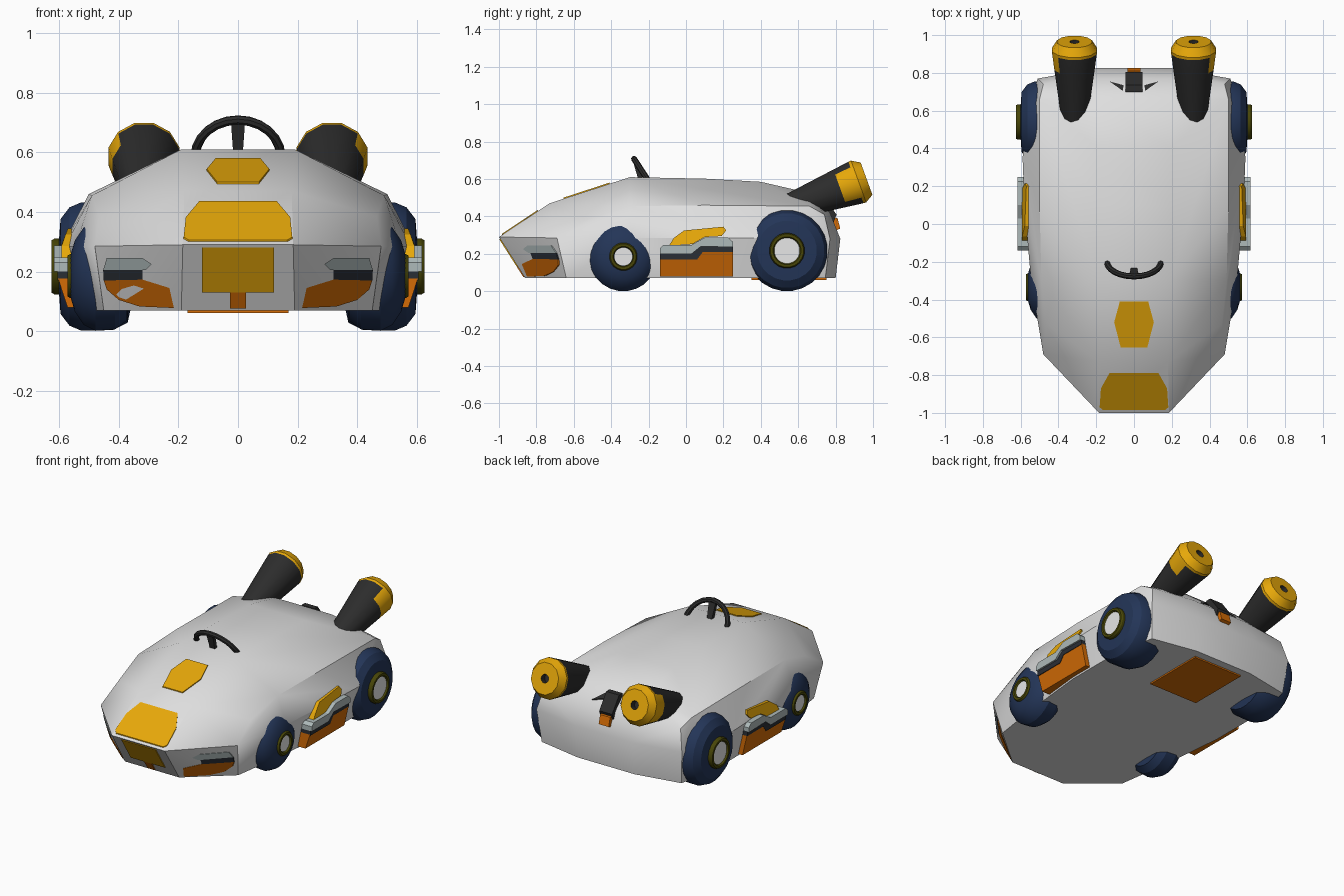
import bpy, bmesh, math
from mathutils import Vector
from mathutils.bvhtree import BVHTree

if "Cube" in bpy.data.objects:
    bpy.data.objects.remove(bpy.data.objects["Cube"])


def mat(name, srgb):
    m = bpy.data.materials.new(name)
    m.diffuse_color = [(c / 255) ** 2.2 for c in srgb] + [1]
    m.use_nodes = True
    m.node_tree.nodes["Principled BSDF"].inputs["Base Color"].default_value = m.diffuse_color
    return m


WHITE = mat("body white", (222, 222, 222))
HUB = mat("hub white", (250, 250, 250))
NAVY = mat("tyre navy", (40, 56, 88))
ORANGE = mat("orange", (212, 108, 14))
YELLOW = mat("yellow", (232, 168, 18))
DARK = mat("charcoal", (48, 48, 48))
OLIVE = mat("rim olive", (74, 72, 16))
PALE = mat("pale grey", (172, 184, 184))
SLATE = mat("slate", (46, 50, 56))


def finish(name, bm, mats, angle=30):
    bmesh.ops.recalc_face_normals(bm, faces=bm.faces)
    me = bpy.data.meshes.new(name)
    bm.to_mesh(me)
    bm.free()
    for m in mats:
        me.materials.append(m)
    ob = bpy.data.objects.new(name, me)
    bpy.context.collection.objects.link(ob)
    bpy.ops.object.select_all(action='DESELECT')
    ob.select_set(True)
    bpy.context.view_layer.objects.active = ob
    bpy.ops.object.shade_smooth_by_angle(angle=math.radians(angle))
    return ob


def loft(name, front, back, m):
    """Closed solid between two matching outlines."""
    bm = bmesh.new()
    a = [bm.verts.new(p) for p in front]
    b = [bm.verts.new(p) for p in back]
    bm.faces.new(a)
    bm.faces.new(b[::-1])
    for i in range(len(a)):
        j = (i + 1) % len(a)
        bm.faces.new((a[i], b[i], b[j], a[j]))
    return finish(name, bm, [m], 20)


def lathe(name, profile, seg_mats, origin, axis, n, tab_side=0):
    """Revolve (distance, radius) pairs round an axis, one material per band."""
    q = Vector(axis).to_track_quat('Z', 'Y')
    o = Vector(origin)
    mats = list(dict.fromkeys(seg_mats))
    bm = bmesh.new()
    rings = []
    for t, r in profile:
        rings.append([bm.verts.new(o + q @ Vector((r * math.cos(2 * math.pi * (i + .5) / n),
                                                   r * math.sin(2 * math.pi * (i + .5) / n), t)))
                      for i in range(n)])
    for k in range(len(rings) - 1):
        for i in range(n):
            j = (i + 1) % n
            f = bm.faces.new((rings[k][i], rings[k][j], rings[k + 1][j], rings[k + 1][i]))
            f.material_index = mats.index(seg_mats[k])
            # yellow tab on the outer side of the band before the collar
            if tab_side and k == 1 and (f.calc_center_median().x - o.x) * tab_side > .085:
                f.material_index = mats.index(YELLOW)
    bm.faces.new(rings[0]).material_index = mats.index(seg_mats[0])
    bm.faces.new(rings[-1]).material_index = mats.index(seg_mats[-1])
    return finish(name, bm, mats)


# body shell: convex hull of roof, shoulder, waist and floor lines
half = [
    # roof edge
    (.185, -1, .29), (.18, -.73, .47), (.19, -.3, .61), (.19, .1, .602), (.19, .4, .585),
    (.2, .66, .525), (.2, .77, .42), (.2, .825, .28),
    # shoulder
    (.465, -.53, .385), (.49, -.3, .455), (.5, .1, .46), (.5, .66, .455), (.48, .74, .41),
    # waist
    (.48, -.69, .285), (.545, -.3, .285), (.58, .1, .285), (.59, .35, .285), (.565, .6, .285),
    (.51, .77, .28),
    # floor
    (.19, -.86, .07), (.45, -.64, .07), (.5, -.3, .07), (.54, .1, .07), (.54, .5, .07),
    (.49, .745, .07), (.2, .8, .07),
]
bm = bmesh.new()
for x, y, z in half:
    bm.verts.new((x, y, z))
    bm.verts.new((-x, y, z))
bmesh.ops.convex_hull(bm, input=bm.verts)
bmesh.ops.dissolve_limit(bm, angle_limit=math.radians(1), verts=bm.verts, edges=bm.edges)
bmesh.ops.recalc_face_normals(bm, faces=bm.faces)
shell = BVHTree.FromBMesh(bm)
finish("body_shell", bm, [WHITE], 28)


def plate(name, pts, view, m, lift=.006):
    """Thin plate projected on the shell, outline seen from the front or top."""
    hits = []
    for a, b in pts:
        start, d = ((a, -3, b), (0, 1, 0)) if view == 'front' else ((a, b, 3), (0, 0, -1))
        loc, nor, _, _ = shell.ray_cast(Vector(start), Vector(d))
        hits.append((loc, Vector(d)))
    loft(name, [p - d * lift for p, d in hits], [p + d * .003 for p, d in hits], m)


def sym(pts):
    return pts + [(-x, v) for x, v in reversed(pts)]


# painted plates on the bonnet and nose
plate("bonnet_plate", sym([(.07, -.655), (.105, -.52), (.075, -.41)]), 'top', YELLOW)
plate("nose_plate", sym([(.165, -.985), (.182, -.97), (.175, -.87), (.13, -.79)]), 'top', YELLOW)
plate("grille_plate", sym([(.12, .13), (.12, .28)]), 'front', YELLOW)
plate("grille_tab", sym([(.026, .076), (.026, .13)]), 'front', ORANGE)

for s, side in ((1, "left"), (-1, "right")):
    # headlights on the front corners
    for part, m, pts in (
        ("lens", PALE, [(.452, .205), (.44, .245), (.32, .245), (.29, .225), (.31, .205)]),
        ("band", SLATE, [(.45, .17), (.452, .205), (.32, .205), (.32, .173)]),
        ("base", ORANGE, [(.45, .17), (.32, .173), (.23, .145), (.215, .078), (.33, .083),
                          (.40, .105), (.44, .14)])):
        plate(f"headlight_{part}_{side}", [(s * x, z) for x, z in pts], 'front', m)

    # side pods, stacked bands
    for part, m, x1, pts in (
        ("base", ORANGE, .603, [(-.14, .08), (.25, .08), (.25, .215), (.09, .215), (.06, .176),
                                (-.14, .176)]),
        ("stripe", SLATE, .605, [(-.14, .17), (.06, .17), (.09, .21), (.25, .21), (.25, .24),
                                 (.08, .245), (.03, .2), (-.14, .2)]),
        ("lid", PALE, .616, [(-.14, .2), (.03, .2), (.08, .24), (.25, .236), (.25, .265),
                             (.225, .287), (.1, .287), (.03, .248), (-.12, .248), (-.14, .23)]),
        ("vent", YELLOW, .592, [(-.09, .245), (.035, .252), (.1, .29), (.19, .295), (.215, .325),
                                (.2, .345), (-.01, .325), (-.065, .285)])):
        outer = [(s * (x1 - max(0, .17 - z) * .35 - max(0, z - .29) * .4), y, z) for y, z in pts]
        loft(f"side_pod_{part}_{side}", outer, [(s * .48, y, z) for y, z in pts], m)

    # wheels: tyre, rim ring and hub disc
    for end, y, R, x1, rim, out, tyre in (
        ("rear", .54, .217, .60, .095, .625,
         [(-.25, .1), (-.23, .19), (-.18, .215), (-.075, .217), (-.035, .2), (-.005, .16), (0, .09)]),
        ("front", -.335, .185, .562, .075, .572,
         [(-.2, .08), (-.19, .15), (-.15, .18), (-.085, .185), (-.045, .165), (-.015, .12),
          (0, .07)])):
        lathe(f"{end}_tyre_{side}", tyre, [NAVY] * 6, (s * x1, y, R), (s, 0, 0), 24)
        lathe(f"{end}_rim_{side}",
              [(-.06, rim), (-.01, rim), (0, rim - .006), (0, rim - .02), (-.012, rim - .026)],
              [OLIVE] * 4, (s * out, y, R), (s, 0, 0), 20)
        lathe(f"{end}_hub_{side}", [(-.03, rim - .026), (-.009, rim - .026)], [HUB],
              (s * out, y, R), (s, 0, 0), 20)

    # exhaust cannons with collar and bore
    lathe(f"exhaust_{side}",
          [(-.5, .062), (-.15, .11), (-.06, .122), (-.045, .123), (0, .095), (0, .026), (-.04, .026)],
          [DARK, DARK, YELLOW, YELLOW, YELLOW, DARK], (s * .315, .965, .602), (0, .94, .342), 12,
          tab_side=s)

    # small rear fins beside the tail block
    plate(f"tail_fin_{side}", [(s * .055, .735), (s * .13, .755), (s * .08, .72), (s * .06, .705)],
          'top', DARK)

# tail block with orange end
tail = [(.69, .42), (.70, .505), (.735, .505), (.805, .41), (.79, .37), (.74, .36)]
loft("tail_block", [(.045, y, z) for y, z in tail], [(-.045, y, z) for y, z in tail], DARK)
tip = [(.74, .34), (.79, .395), (.81, .39), (.825, .335), (.80, .325)]
loft("tail_light", [(.035, y, z) for y, z in tip], [(-.035, y, z) for y, z in tip], ORANGE)

# belly plate
belly = [(-.17, .35), (.17, .35), (.17, .75), (-.17, .75)]
loft("belly_plate", [(x, y, .061) for x, y in belly], [(x, y, .072) for x, y in belly], ORANGE)

# steering wheel and column
bpy.ops.mesh.primitive_torus_add(major_radius=.143, minor_radius=.016, major_segments=24,
                                 minor_segments=8, location=(0, -.2, .588),
                                 rotation=(math.radians(123), 0, 0))
wheel = bpy.context.object
wheel.name = "steering_wheel"
wheel.data.materials.append(DARK)
bpy.ops.object.shade_smooth_by_angle(angle=math.radians(40))
column = [(-.25, .58), (-.225, .58), (-.262, .70), (-.285, .70)]
loft("steering_column", [(.015 + (z - .58) * .07, y, z) for y, z in column],
     [(-.015 - (z - .58) * .07, y, z) for y, z in column], DARK)
